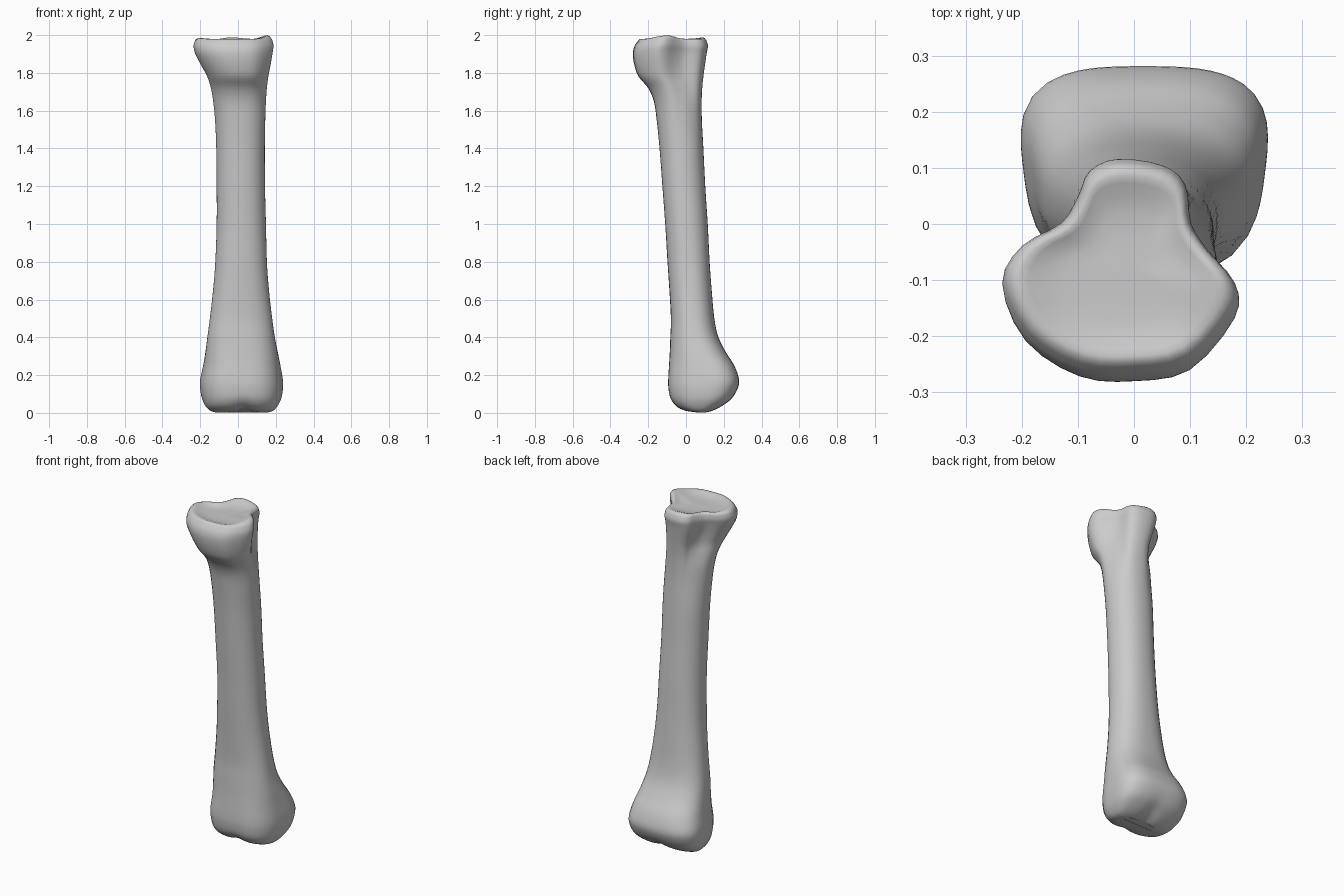
import bpy
import bmesh
import math
from mathutils import Vector

SEGMENTS = 48
STEPS = 4

old_cube = bpy.data.objects.get("Cube")
if old_cube:
    bpy.data.objects.remove(old_cube, do_unlink=True)

# Sections: height, left x, right x, front y, back y, squareness, back flare, head blend
lower_end = [
    (.003, -.12, .16, .05, .11, 2.6, .1, 0),
    (.012, -.145, .185, -.01, .145, 2.8, .12, 0),
    (.035, -.168, .205, -.053, .19, 3, .15, 0),
    (.075, -.186, .224, -.082, .242, 3, .18, 0),
    (.13, -.196, .233, -.093, .274, 3, .18, 0),
    (.18, -.195, .232, -.094, .28, 3, .18, 0),
    (.25, -.182, .222, -.09, .256, 2.8, .14, 0),
    (.32, -.172, .21, -.086, .212, 2.6, .08, 0),
    (.4, -.162, .195, -.083, .172, 2.5, .04, 0),
]
shaft = [
    (.5, -.149, .181, -.08, .15, 2.4, 0, 0),
    (.65, -.132, .164, -.088, .136, 2.3, 0, 0),
    (.8, -.12, .153, -.098, .125, 2.3, 0, 0),
    (1, -.113, .148, -.11, .115, 2.2, 0, 0),
    (1.2, -.113, .143, -.125, .102, 2.2, 0, 0),
    (1.4, -.115, .142, -.14, .092, 2.2, 0, 0),
    (1.55, -.122, .145, -.155, .084, 2.2, 0, .15),
]
upper_end = [
    (1.65, -.132, .148, -.17, .083, 2.2, 0, .35),
    (1.72, -.144, .151, -.2, .086, 2.2, 0, .6),
    (1.78, -.163, .157, -.25, .092, 2.2, 0, .8),
    (1.84, -.195, .166, -.272, .1, 2.2, 0, .95),
    (1.9, -.226, .175, -.28, .109, 2.2, 0, 1),
    (1.94, -.235, .18, -.272, .116, 2.2, 0, 1),
    (1.968, -.227, .173, -.254, .107, 2.2, 0, 1),
]

# Plan outline of the head: broad lobe in front, narrow lobe behind
head_outline = [
    (-.235, -.11), (-.195, -.21), (-.1, -.272), (0, -.28), (.1, -.26),
    (.178, -.17), (.178, -.11), (.13, -.05), (.1, 0), (.09, .07),
    (.05, .105), (-.03, .117), (-.08, .095), (-.1, .05), (-.13, 0), (-.2, -.042),
]


def spline(a, b, c, d, t):
    """Smooth interpolation between rows b and c."""
    return [q + .5 * t * (r - p + t * (2 * p - 5 * q + 4 * r - s + t * (3 * (q - r) + s - p)))
            for p, q, r, s in zip(a, b, c, d)]


def unit_outline(points):
    """Resample a closed outline and fit it to a box from -1 to 1."""
    n = len(points)
    lo = [min(p[k] for p in points) for k in (0, 1)]
    hi = [max(p[k] for p in points) for k in (0, 1)]
    result = []
    for i in range(SEGMENTS):
        k, t = divmod(i * n / SEGMENTS, 1)
        p = spline(*[points[(int(k) + j) % n] for j in (-1, 0, 1, 2)], t)
        result.append([2 * (p[j] - lo[j]) / (hi[j] - lo[j]) - 1 for j in (0, 1)])
    return result


def section(row, outline):
    """One ring of points, blended from a rounded box to the head outline."""
    z, x0, x1, y0, y1, power, flare, blend = row
    ring = []
    for u, v in outline:
        r = (abs(u) ** power + abs(v) ** power) ** (1 / power)
        a, b = u / r, v / r
        a *= 1 + flare * b * .6
        a, b = a + (u - a) * blend, b + (v - b) * blend
        ring.append(Vector(((x0 + x1 + a * (x1 - x0)) / 2, (y0 + y1 + b * (y1 - y0)) / 2, z)))
    return ring


def bump(p, x, y, radius):
    return math.exp(-((p.x - x) ** 2 + (p.y - y) ** 2) / radius ** 2)


outline = unit_outline(head_outline)
rows = lower_end + shaft + upper_end
rings = []
for i in range(len(rows) - 1):
    a, d = rows[max(i - 1, 0)], rows[min(i + 2, len(rows) - 1)]
    rings += [section(spline(a, rows[i], rows[i + 1], d, s / STEPS), outline) for s in range(STEPS)]
rings.append(section(rows[-1], outline))

# Dished joint surface on top, as shrinking rings
rim = rings[-1]
centre = Vector((-.01, -.08, 0))
for scale, z in [(.95, 1.978), (.89, 1.98), (.82, 1.976), (.7, 1.968), (.52, 1.964), (.3, 1.964), (.1, 1.965)]:
    ring = []
    for p in rim:
        q = centre + (p - centre) * scale
        q.z = z
        ring.append(q)
    rings.append(ring)

# Uneven rim and a shallow groove between the two lower knuckles
for ring in rings:
    for p in ring:
        top = max(0, min(1, (p.z - 1.9) / .07))
        p.z += top * (.022 * bump(p, .13, -.11, .06) + .008 * bump(p, -.03, .08, .06)
                      + .006 * bump(p, -.2, -.12, .06))
        low = max(0, 1 - p.z / .12)
        p.z += low * .016 * math.exp(-((p.x - .03) / .04) ** 2)

# Skin the rings and close both ends
bm = bmesh.new()
loops = [[bm.verts.new(p) for p in ring] for ring in rings]
for lower, upper in zip(loops, loops[1:]):
    for i in range(SEGMENTS):
        j = (i + 1) % SEGMENTS
        bm.faces.new((lower[i], lower[j], upper[j], upper[i]))
bm.faces.new(loops[0])
bm.faces.new(loops[-1])
bmesh.ops.recalc_face_normals(bm, faces=bm.faces)
mesh = bpy.data.meshes.new("long_bone")
bm.to_mesh(mesh)
bm.free()
bone = bpy.data.objects.new("long_bone", mesh)
bpy.context.collection.objects.link(bone)

# Single plain grey
colour = (.6, .6, .6, 1)
grey = bpy.data.materials.new("bone_grey")
grey.use_nodes = True
grey.diffuse_color = colour
grey.node_tree.nodes["Principled BSDF"].inputs["Base Color"].default_value = colour
mesh.materials.append(grey)

bpy.context.view_layer.objects.active = bone
bone.select_set(True)
bpy.ops.object.shade_smooth_by_angle(angle=math.radians(60))
